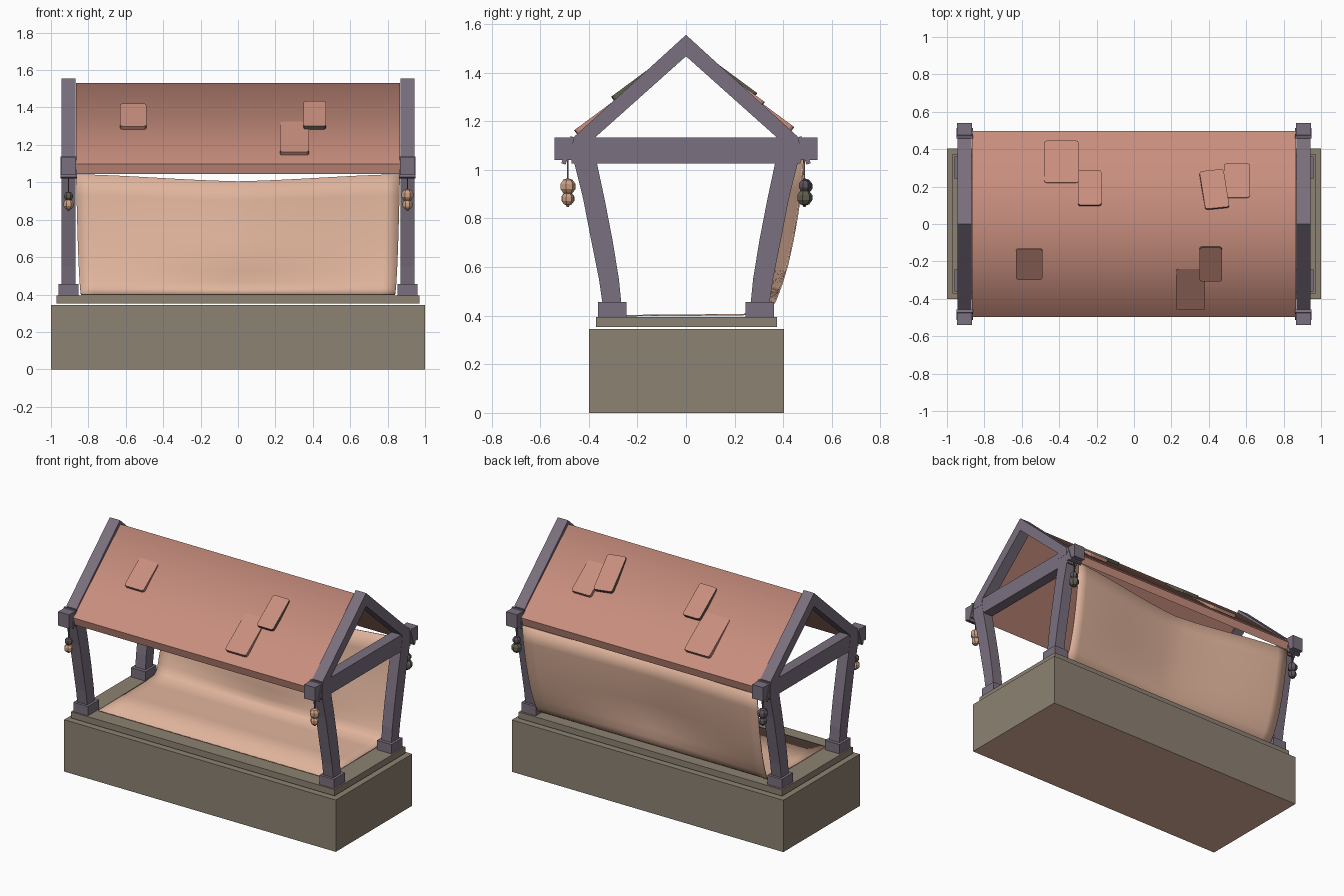
import bpy, bmesh, math
from mathutils import Matrix, Vector, Euler

if "Cube" in bpy.data.objects:
    bpy.data.objects.remove(bpy.data.objects["Cube"])


def mat(name, rgb):
    m = bpy.data.materials.new(name)
    lin = [((c / 255 + 0.055) / 1.055) ** 2.4 for c in rgb]
    m.diffuse_color = (*lin, 1)
    m.use_nodes = True
    m.node_tree.nodes["Principled BSDF"].inputs["Base Color"].default_value = m.diffuse_color
    return m


STONE = mat("olive_stone", (141, 130, 115))
WOOD = mat("purple_wood", (122, 112, 126))
ROOF = mat("terracotta_roof", (200, 142, 126))
CLOTH = mat("peach_cloth", (224, 180, 156))
CORD = mat("dark_purple_cord", (96, 87, 95))
MOSS = mat("dark_olive", (98, 94, 80))
BEAD = mat("tan_bead", (208, 162, 132))


def finish(name, bm, *mats):
    bmesh.ops.recalc_face_normals(bm, faces=bm.faces)
    me = bpy.data.meshes.new(name)
    bm.to_mesh(me)
    bm.free()
    ob = bpy.data.objects.new(name, me)
    bpy.context.collection.objects.link(ob)
    for m in mats:
        me.materials.append(m)
    return ob


def box(name, loc, size, m, rot=(0, 0, 0), bevel=0):
    bm = bmesh.new()
    bmesh.ops.create_cube(bm, size=1)
    bmesh.ops.scale(bm, vec=size, verts=bm.verts)
    if bevel:
        # round the plan corners
        edges = [e for e in bm.edges
                 if abs(e.verts[0].co.z - e.verts[1].co.z) > 1e-4]
        bmesh.ops.bevel(bm, geom=edges, offset=bevel, segments=2,
                        affect='EDGES', profile=0.5)
    r = rot if isinstance(rot, Matrix) else Euler(rot).to_matrix().to_4x4()
    bmesh.ops.transform(bm, matrix=Matrix.Translation(loc) @ r, verts=bm.verts)
    return finish(name, bm, m)


def prism(name, pts, x0, x1, m):
    """Extrude a (y, z) outline along x."""
    bm = bmesh.new()
    f = bm.faces.new([bm.verts.new((x0, y, z)) for y, z in pts])
    ext = bmesh.ops.extrude_face_region(bm, geom=[f])
    vs = [g for g in ext["geom"] if isinstance(g, bmesh.types.BMVert)]
    bmesh.ops.translate(bm, vec=(x1 - x0, 0, 0), verts=vs)
    return finish(name, bm, m)


# stone base with peach underside, and the step above it
base = box("stone_base", (0, 0.002, 0.1725), (2, 0.804, 0.345), STONE)
base.data.materials.append(CLOTH)
for p in base.data.polygons:
    if p.normal.z < -0.9:
        p.material_index = 1
box("stone_step", (0, 0.002, 0.374), (1.94, 0.745, 0.042), STONE)

# end frames: tie beam, rafters, curved posts, feet, beam ends, hanging beads
POST = [(0.265, 0.44), (0.276, 0.55), (0.302, 0.71), (0.335, 0.88), (0.367, 1.03), (0.38, 1.10),
        (0.46, 1.10), (0.46, 1.03), (0.423, 0.88), (0.39, 0.71), (0.358, 0.55), (0.342, 0.44)]
RAFTERS = [(0, 1.555), (0.458, 1.138), (0.46, 1.09), (0.38, 1.09), (0.375, 1.132), (0, 1.467),
           (-0.375, 1.132), (-0.38, 1.09), (-0.46, 1.09), (-0.458, 1.138)]
# upper bead material and radius, lower bead material and radius
BEADS = {(1, -1): (BEAD, 0.034, BEAD, 0.028), (-1, -1): (MOSS, 0.025, BEAD, 0.029),
         (1, 1): (CORD, 0.026, MOSS, 0.034), (-1, 1): (CORD, 0.034, CORD, 0.028)}


def bead(name, loc, r, h, m):
    bm = bmesh.new()
    bmesh.ops.create_uvsphere(bm, u_segments=7, v_segments=5, radius=1)
    bmesh.ops.scale(bm, vec=(r, r, h), verts=bm.verts)
    bmesh.ops.translate(bm, vec=loc, verts=bm.verts)
    finish(name, bm, m)


for sx, side in ((-1, "left"), (1, "right")):
    x = 0.906 * sx
    box(f"{side}_tie_beam", (x, 0, 1.079), (0.072, 0.94, 0.108), WOOD)
    prism(f"{side}_rafters", RAFTERS, x - 0.038, x + 0.038, WOOD)
    for sy, end in ((-1, "front"), (1, "back")):
        n = f"{side}_{end}_"
        prism(n + "post", [(y * sy, z) for y, z in POST], x - 0.037, x + 0.037, WOOD)
        box(n + "foot", (x, 0.303 * sy, 0.426), (0.107, 0.118, 0.062), WOOD)
        box(n + "beam_end", (x, 0.503 * sy, 1.086), (0.08, 0.075, 0.092), WOOD)
        box(n + "strap", (x, 0.485 * sy, 1.08), (0.088, 0.018, 0.118), WOOD,
            (0.33 * sy, 0, 0))
        yb = 0.487 * sy
        m1, r1, m2, r2 = BEADS[sx, sy]
        zj = 0.855 + 1.7 * r2
        box(n + "cord", (x, yb, 0.98), (0.007, 0.007, 0.12), CORD)
        bead(n + "upper_bead", (x, yb, zj + r1 * 0.85), r1, r1, m1)
        bead(n + "lower_bead", (x, yb, zj - r2 * 0.8), r2, r2, m2)
        bead(n + "bead_tip", (x, yb, 0.856), 0.008, 0.01, m2)

# roof: top shaded smooth over the ridge, everything else flat
SLOPE = 0.87
roof = prism("roof", [(0, 1.53), (0.498, 1.53 - SLOPE * 0.498), (0.485, 1.045), (0, 1.478),
                      (-0.485, 1.045), (-0.498, 1.53 - SLOPE * 0.498)], -0.866, 0.866, ROOF)
for p in roof.data.polygons:
    p.use_smooth = p.normal.z > 0.5

# loose roof tiles: x centre, width, upper |y|, lower |y|, side, twist, raised
TILES = [(-0.56, 0.14, 0.13, 0.285, -1, 0, 0), (0.302, 0.155, 0.24, 0.445, -1, 0, 0),
         (0.41, 0.12, 0.12, 0.29, -1, 0, 1), (-0.388, 0.185, 0.22, 0.43, 1, 0, 0),
         (-0.237, 0.125, 0.095, 0.27, 1, 0, 1), (0.43, 0.13, 0.08, 0.27, 1, 0.13, 1),
         (0.55, 0.14, 0.14, 0.31, 1, 0, 0)]
ang = math.atan(SLOPE)
for i, (x, w, y0, y1, sy, tw, up) in enumerate(TILES):
    y = (y0 + y1) / 2
    z = 1.53 - SLOPE * y
    length = (y1 - y0) / math.cos(ang)
    rot = Matrix.Rotation(-sy * (ang - 0.08), 4, 'X') @ Matrix.Rotation(tw, 4, 'Z')
    nrm = Vector((0, sy * math.sin(ang), math.cos(ang)))
    tile = box(f"roof_tile_{i + 1}", Vector((x, y * sy, z)) + nrm * (0.009 if up else 0.003),
               (w, length, 0.022), ROOF, rot, 0.014)
    if up:  # dark rims on the raised tiles
        tile.data.materials.append(MOSS)
        for p in tile.data.polygons:
            if p.normal.dot(nrm) < 0.9:
                p.material_index = 1

# draped cloth: hangs from the back corners, bows inward, sweeps onto the floor
PATH = [(0.485, 1.043), (0.475, 0.93), (0.459, 0.817), (0.44, 0.71), (0.418, 0.61),
        (0.394, 0.53), (0.37, 0.466), (0.35, 0.43), (0.32, 0.408), (0.22, 0.404),
        (0.0, 0.402), (-0.27, 0.4)]
NX = 24
bm = bmesh.new()
rows = []
for y, z in PATH:
    t = max(0, (z - 0.40) / 0.643)
    half = 0.838 + 0.028 * t ** 0.5
    row = []
    for i in range(NX + 1):
        u = i / NX * 2 - 1
        sag = 0.5 * (1 + math.cos(math.pi * u)) / 2 + 0.5 * (1 - abs(u))
        row.append(bm.verts.new((u * half, y - 0.075 * sag * min(1, t * 3) ** 0.8,
                                 z - 0.038 * sag * t ** 2)))
    rows.append(row)
for a, b in zip(rows, rows[1:]):
    for i in range(NX):
        bm.faces.new((a[i], a[i + 1], b[i + 1], b[i]))
cloth = finish("draped_cloth", bm, CLOTH)
for p in cloth.data.polygons:
    p.use_smooth = True
sol = cloth.modifiers.new("thickness", 'SOLIDIFY')
sol.thickness = 0.006
sol.offset = 0
